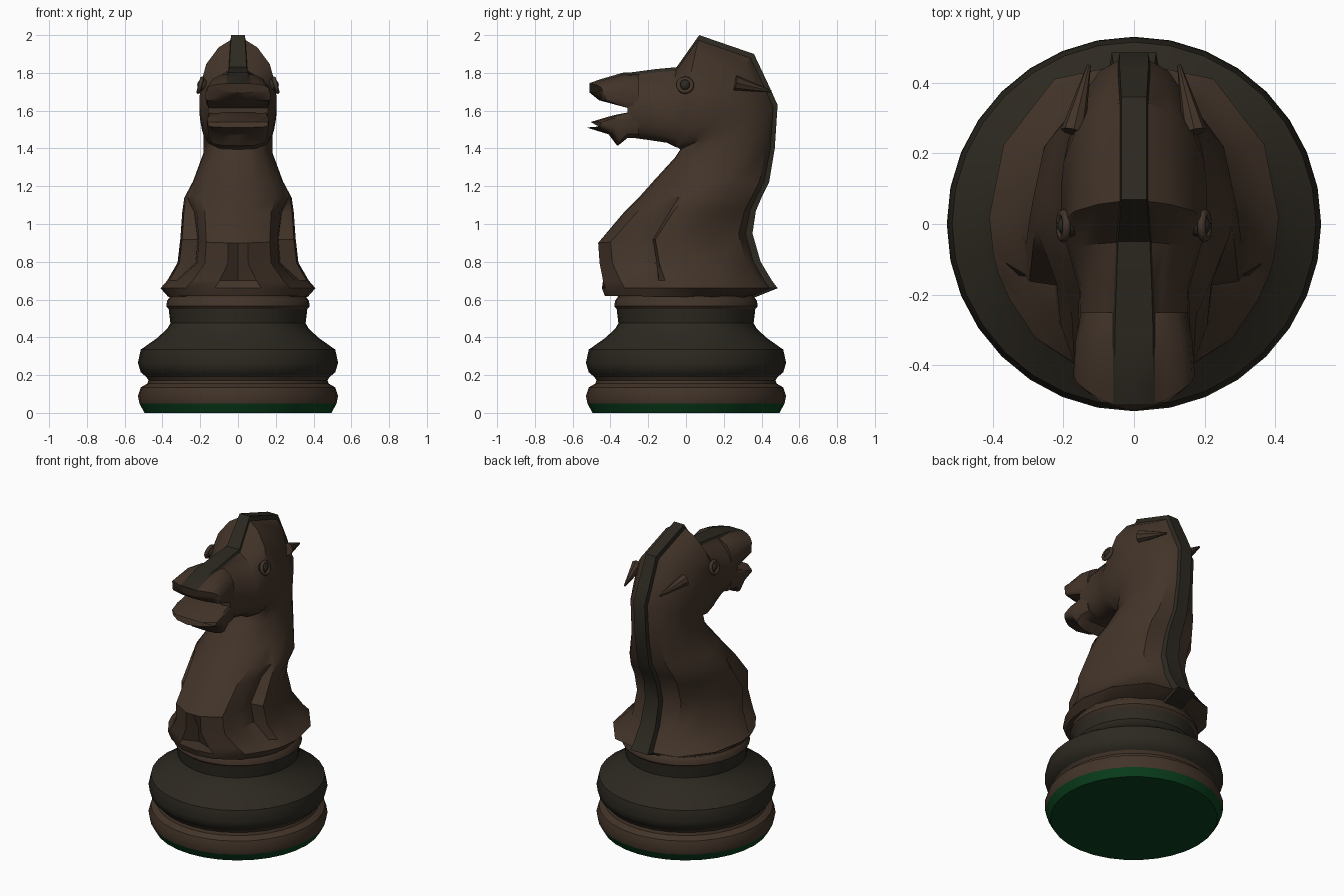
import bpy, bmesh, math
from mathutils import Vector

if "Cube" in bpy.data.objects:
    bpy.data.objects.remove(bpy.data.objects["Cube"])


def material(name, rgb):
    m = bpy.data.materials.new(name)
    m.diffuse_color = (*rgb, 1)
    m.use_nodes = True
    m.node_tree.nodes["Principled BSDF"].inputs["Base Color"].default_value = m.diffuse_color
    return m


BROWN = material("brown_wood", (0.055, 0.034, 0.022))
DARK = material("dark_wood", (0.026, 0.022, 0.015))
GREEN = material("green_felt", (0.003, 0.05, 0.012))


def finish(bm, name, mats, angle=35):
    bmesh.ops.recalc_face_normals(bm, faces=bm.faces)
    me = bpy.data.meshes.new(name)
    bm.to_mesh(me)
    bm.free()
    ob = bpy.data.objects.new(name, me)
    bpy.context.collection.objects.link(ob)
    for m in mats:
        me.materials.append(m)
    bpy.ops.object.select_all(action='DESELECT')
    ob.select_set(True)
    bpy.context.view_layer.objects.active = ob
    bpy.ops.object.shade_smooth_by_angle(angle=math.radians(angle))
    return ob


def lathe(name, profile, mat, sides=32):
    bm = bmesh.new()
    rings = [[bm.verts.new((r * math.sin(2 * math.pi * i / sides),
                            r * math.cos(2 * math.pi * i / sides), z))
              for i in range(sides)] for r, z in profile]
    for a, b in zip(rings, rings[1:]):
        for i in range(sides):
            j = (i + 1) % sides
            bm.faces.new((a[i], a[j], b[j], b[i]))
    bm.faces.new(rings[0])
    bm.faces.new(rings[-1])
    return finish(bm, name, [mat])


# Half cross-sections: (share of half width, share of the way from throat to crest)
ROUND = [(0, 0), (.3, .02), (.68, .13), (.86, .25), (.94, .33), (.97, .38), (1, .5), (.9, .72), (.55, .92)]
CHEST = [(0, 0), (.17, .0), (.55, .08), (.68, .22), (.70, .355), (.97, .37), (1, .5), (.74, .75), (.52, .91)]
HEAD = [(0, 0), (.5, .0), (.8, .08), (.93, .2), (.98, .3), (1, .4), (.97, .55), (.82, .74), (.5, .89)]
UPPER = [(0, 0), (.5, 0), (.95, 0), (1, .08), (1, .2), (1, .4), (.96, .6), (.8, .82), (.55, .93)]
LOWER = [(0, 0), (.5, 0), (.8, .06), (.92, .15), (.97, .3), (1, .5), (1, .75), (1, .9), (.95, .98)]


def mix(a, b, k):
    return [(p[0] + (q[0] - p[0]) * k, p[1] + (q[1] - p[1]) * k) for p, q in zip(a, b)]


def loft(name, sections, strip=True):
    """Each section: front (y, z), back (y, z), half width, crest half width, shape, dent, bow."""
    bm = bmesh.new()
    rings = []
    for (fy, fz), (by, bz), w, r, shape, dent, bow in sections:
        half = [(s * w, t) for s, t in shape] + [(r, .955), (r * .9, 1)]
        pts = half + [(-x, t) for x, t in reversed(half[1:])]
        ring = [bm.verts.new((x, fy + (by - fy) * t + bow * (x / w) ** 2, fz + (bz - fz) * t))
                for x, t in pts]
        ring[0].co.y += dent
        rings.append(ring)
    n = len(rings[0])
    top = len(half) - 1
    for a, b in zip(rings, rings[1:]):
        for i in range(n):
            j = (i + 1) % n
            f = bm.faces.new((a[i], a[j], b[j], b[i]))
            if strip and top - 1 <= i <= top + 1:
                f.material_index = 1
    bm.faces.new(rings[0])
    bm.faces.new(rings[-1])
    return finish(bm, name, [BROWN, DARK])


# Turned base
lathe("felt_pad", [(.495, 0), (.522, .05)], GREEN)
lathe("foot_ring", [(.522, .05), (.53, .09), (.515, .135), (.48, .155), (.474, .172), (.485, .19)], BROWN)
lathe("base_bell", [(.485, .19), (.515, .215), (.53, .265), (.515, .335), (.43, .395),
                    (.375, .445), (.358, .475), (.367, .55)], DARK)
lathe("collar", [(.367, .55), (.38, .565), (.375, .595), (.362, .61), (.36, .63)], BROWN)

# Chest, neck and head swept from the collar to the mouth
loft("neck_and_head", [
    ((-.43, .62), (.36, .61), .37, .07, ROUND, 0, 0),
    ((-.445, .66), (.485, .66), .41, .07, ROUND, 0, 0),
    ((-.452, .70), (.455, .70), .375, .065, mix(ROUND, CHEST, .3), .05, 0),
    ((-.457, .79), (.395, .80), .32, .06, CHEST, .05, 0),
    ((-.465, .90), (.352, .95), .305, .055, CHEST, 0, 0),
    ((-.33, 1.06), (.37, 1.07), .295, .05, mix(CHEST, ROUND, .35), 0, 0),
    ((-.25, 1.14), (.40, 1.14), .285, .05, mix(ROUND, HEAD, .1), 0, 0),
    ((-.17, 1.23), (.44, 1.22), .24, .045, mix(ROUND, HEAD, .2), 0, 0),
    ((-.06, 1.35), (.47, 1.40), .185, .045, mix(ROUND, HEAD, .4), 0, 0),
    ((-.03, 1.395), (.485, 1.63), .185, .045, mix(ROUND, HEAD, .6), 0, 0),
    ((-.035, 1.40), (.44, 1.73), .195, .045, HEAD, 0, 0),
    ((-.045, 1.405), (.36, 1.90), .205, .04, HEAD, 0, 0),
    ((-.06, 1.41), (.07, 2.0), .205, .04, HEAD, 0, 0),
    ((-.10, 1.43), (-.05, 1.83), .185, .05, HEAD, 0, 0),
    ((-.20, 1.445), (-.16, 1.82), .155, .055, HEAD, 0, 0),
    ((-.31, 1.46), (-.31, 1.80), .16, .06, HEAD, 0, 0),
], True)

# Jaws with the open mouth between them
loft("upper_jaw", [
    ((-.25, 1.60), (-.25, 1.80), .15, .06, UPPER, 0, 0),
    ((-.33, 1.62), (-.33, 1.802), .165, .06, UPPER, 0, 0),
    ((-.46, 1.655), (-.46, 1.765), .172, .06, UPPER, 0, .03),
    ((-.51, 1.695), (-.52, 1.745), .165, .06, UPPER, 0, .07),
])
loft("lower_jaw", [
    ((-.25, 1.455), (-.25, 1.60), .15, .1, LOWER, 0, 0),
    ((-.31, 1.455), (-.31, 1.59), .16, .1, LOWER, 0, 0),
    ((-.365, 1.415), (-.37, 1.58), .16, .1, LOWER, 0, .02),
    ((-.41, 1.475), (-.42, 1.568), .165, .1, LOWER, 0, .03),
    ((-.53, 1.512), (-.53, 1.54), .16, .1, LOWER, 0, .08),
], False)

for side, sx in (("right", 1), ("left", -1)):
    # Eye: raised rim around a small ball
    bpy.ops.mesh.primitive_torus_add(major_radius=.036, minor_radius=.012, major_segments=14,
                                     minor_segments=6, location=(sx * .2, -.005, 1.735),
                                     rotation=(0, sx * math.radians(75), 0))
    rim = bpy.context.object
    rim.name = side + "_eye_rim"
    rim.data.materials.append(BROWN)
    bpy.ops.object.shade_smooth()
    bpy.ops.mesh.primitive_uv_sphere_add(segments=14, ring_count=8, radius=.032,
                                         location=(sx * .185, -.005, 1.735))
    ball = bpy.context.object
    ball.name = side + "_eye"
    ball.data.materials.append(DARK)
    bpy.ops.object.shade_smooth()

    # Ear laid back against the head
    bm = bmesh.new()
    bmesh.ops.create_cone(bm, cap_ends=True, segments=8, radius1=.05, radius2=.008, depth=.2)
    base, tip = Vector((sx * .175, .25, 1.75)), Vector((sx * .125, .46, 1.70))
    turn = (tip - base).to_track_quat('Z', 'Y').to_matrix().to_4x4()
    for v in bm.verts:
        v.co = turn @ Vector((v.co.x * .7, v.co.y * .8, v.co.z)) + (base + tip) / 2
    finish(bm, side + "_ear", [BROWN])
